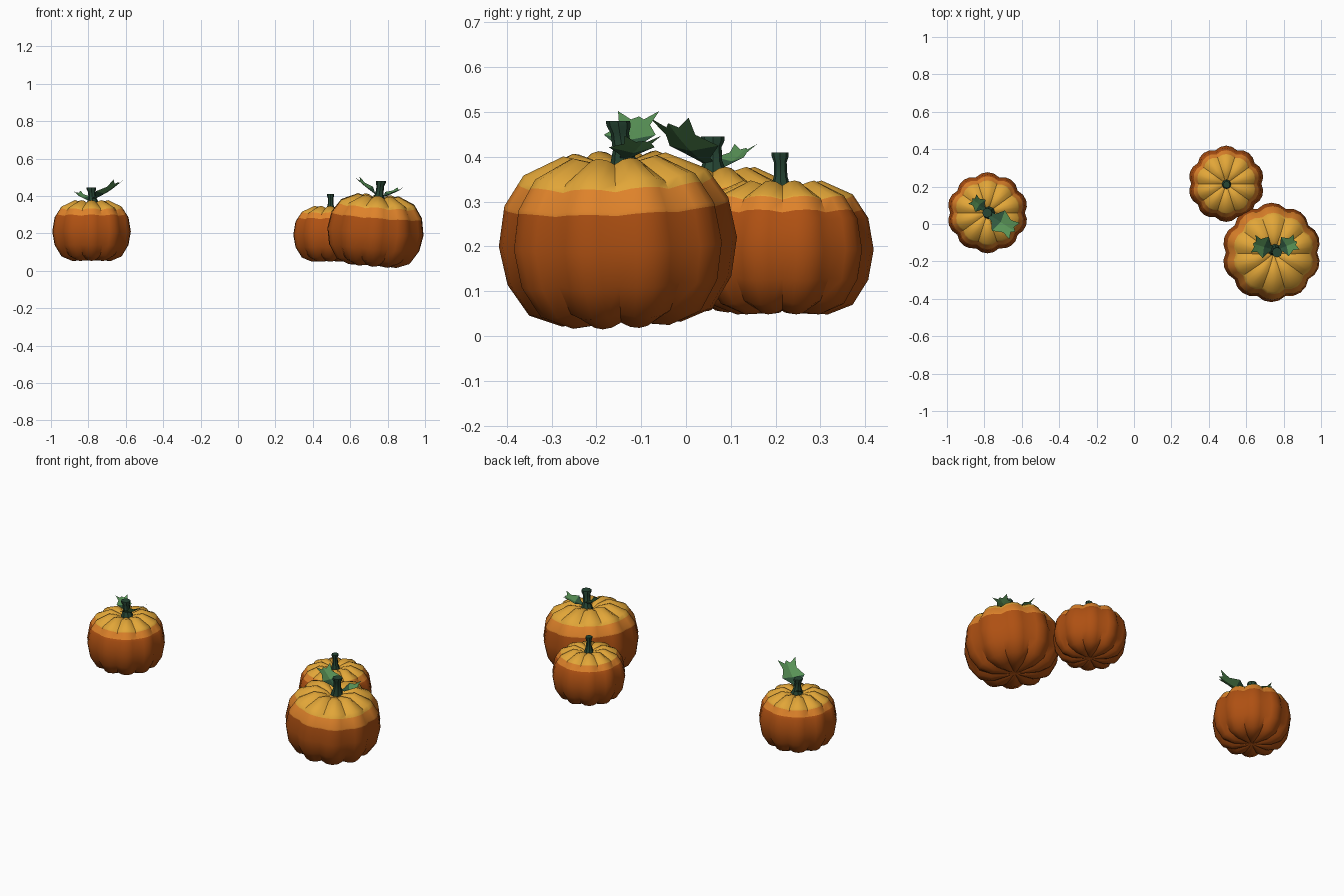
import bpy, bmesh, math
from mathutils import Vector, Matrix

if "Cube" in bpy.data.objects:
    bpy.data.objects.remove(bpy.data.objects["Cube"])


def material(name, r, g, b):
    lin = [((c / 255 + 0.055) / 1.055) ** 2.4 for c in (r, g, b)]
    m = bpy.data.materials.new(name)
    m.diffuse_color = (*lin, 1)
    m.use_nodes = True
    m.node_tree.nodes["Principled BSDF"].inputs["Base Color"].default_value = m.diffuse_color
    return m


RUST = material("rust orange", 174, 80, 18)
ORANGE = material("mid orange", 222, 130, 42)
GOLD = material("golden orange", 226, 166, 56)
STEM = material("dark stem green", 38, 70, 52)
LEAF = material("leaf green", 88, 146, 86)
LEAF_DARK = material("shaded leaf green", 48, 88, 62)


def finish(bm, name, mats, angle=None):
    bmesh.ops.remove_doubles(bm, verts=bm.verts, dist=1e-5)
    if angle is not None:
        bmesh.ops.recalc_face_normals(bm, faces=bm.faces)
    me = bpy.data.meshes.new(name)
    bm.to_mesh(me)
    bm.free()
    ob = bpy.data.objects.new(name, me)
    for m in mats:
        me.materials.append(m)
    bpy.context.collection.objects.link(ob)
    if angle:
        bpy.ops.object.select_all(action='DESELECT')
        ob.select_set(True)
        bpy.context.view_layer.objects.active = ob
        bpy.ops.object.shade_smooth_by_angle(angle=math.radians(angle))
    return ob


# radius and height fractions of the pumpkin, bottom to top
PROFILE = [(0, .07), (.16, .04), (.5, .03), (.77, .1), (.94, .28), (1, .5),
           (.94, .73), (.77, .9), (.43, 1), (.2, .96), (.06, .89), (0, .88)]


def lathe(bm, rings, n, place, rule=lambda k: 0):
    rows = [[bm.verts.new(place(r, h, 2 * math.pi * j / n, j)) for j in range(n)]
            for r, h in rings]
    for k in range(len(rows) - 1):
        for j in range(n):
            i = (j + 1) % n
            f = bm.faces.new((rows[k][j], rows[k][i], rows[k + 1][i], rows[k + 1][j]))
            f.material_index = rule(k)


def pumpkin(name, centre, radius, height, low, high, tilt=(0, 0)):
    # extra rings where the colour bands meet
    rings = list(PROFILE)
    for cut in (low, high):
        for k in range(3, len(rings) - 1):
            (r0, h0), (r1, h1) = rings[k], rings[k + 1]
            if h0 < cut < h1:
                t = (cut - h0) / (h1 - h0)
                rings.insert(k + 1, (r0 + t * (r1 - r0), cut))
                break

    def place(r, h, a, j):
        s = (0.92, 0.98, 1.0, 0.98)[j % 4]        # ten lobes with creases
        z = (h - .5) * (1 - (1 - s) * .9 * min(1, r * 3))
        return (r * radius * s * math.cos(a), r * radius * s * math.sin(a), z * height)

    top_start = 3

    def band(k):
        h = (rings[k][1] + rings[k + 1][1]) / 2
        if k < top_start or (rings[k][0] > .5 and h < low):
            return 0
        return 1 if h < high and rings[k][0] > .5 else 2

    bm = bmesh.new()
    lathe(bm, rings, 40, place, band)
    ob = finish(bm, name, [RUST, ORANGE, GOLD], 40)
    ob.location = centre
    ob.rotation_euler = (tilt[0], tilt[1], 0)


def stem(name, base, top, radius):
    base, top = Vector(base), Vector(top)
    bm = bmesh.new()
    rings = [(0, 0), (1.35, 0), (.8, .4), (.75, .75), (1, .9), (1, 1), (0, 1)]

    def place(r, h, a, j):
        return base.lerp(top, h) + Vector((math.cos(a), math.sin(a), 0)) * r * radius

    lathe(bm, rings, 8, place)
    finish(bm, name, [STEM], 30)


def leaf(name, base, tip, width, sag):
    base, tip = Vector(base), Vector(tip)
    side = (tip - base).cross(Vector((0, 0, 1))).normalized()
    bm = bmesh.new()
    # spine position, edge position, half width: lobed, folded along the spine
    rows = [(0, 0, .15), (.3, .25, .35), (.5, .42, 1), (.68, .72, .6), (.8, .98, .8), (1, .9, .25)]
    spine, edges = [], {1: [], -1: []}
    for t, te, w in rows:
        drop = Vector((0, 0, -sag * 4 * t * (1 - t)))
        spine.append(bm.verts.new(base.lerp(tip, t) + drop))
        for s in (1, -1):
            lift = Vector((0, 0, w * width * .3 - sag * 4 * te * (1 - te)))
            edges[s].append(bm.verts.new(base.lerp(tip, te) + side * s * w * width + lift))
    for k in range(len(rows) - 1):
        for s in (1, -1):
            e = edges[s]
            q = (spine[k], spine[k + 1], e[k + 1], e[k])
            f = bm.faces.new(q[::-1] if s > 0 else q)
            f.normal_update()
            if f.normal.z < 0:
                f.normal_flip()
            f.material_index = 1 if k < 2 else 0
    finish(bm, name, [LEAF, LEAF_DARK])


# left pumpkin
pumpkin("left_pumpkin", (-.783, .06, .21), .217, .335, .77, .87)
stem("left_stem", (-.775, .06, .355), (-.785, .06, .445), .026)
leaf("left_leaf_large", (-.79, .06, .375), (-.635, -.04, .475), .065, .012)
leaf("left_leaf_small", (-.79, .07, .37), (-.865, .135, .42), .042, .005)

# small back pumpkin
pumpkin("small_pumpkin", (.493, .215, .193), .204, .308, .79, .89)
stem("small_stem", (.495, .212, .32), (.495, .21, .41), .019)

# large front pumpkin, leaning a little
pumpkin("large_pumpkin", (.735, -.152, .21), .266, .392, .71, .85, (.04, .08))
stem("large_stem", (.75, -.135, .37), (.765, -.152, .48), .027)
leaf("large_leaf_left", (.755, -.14, .395), (.635, -.105, .49), .06, .004)
leaf("large_leaf_right", (.76, -.14, .39), (.872, -.095, .435), .055, .004)
